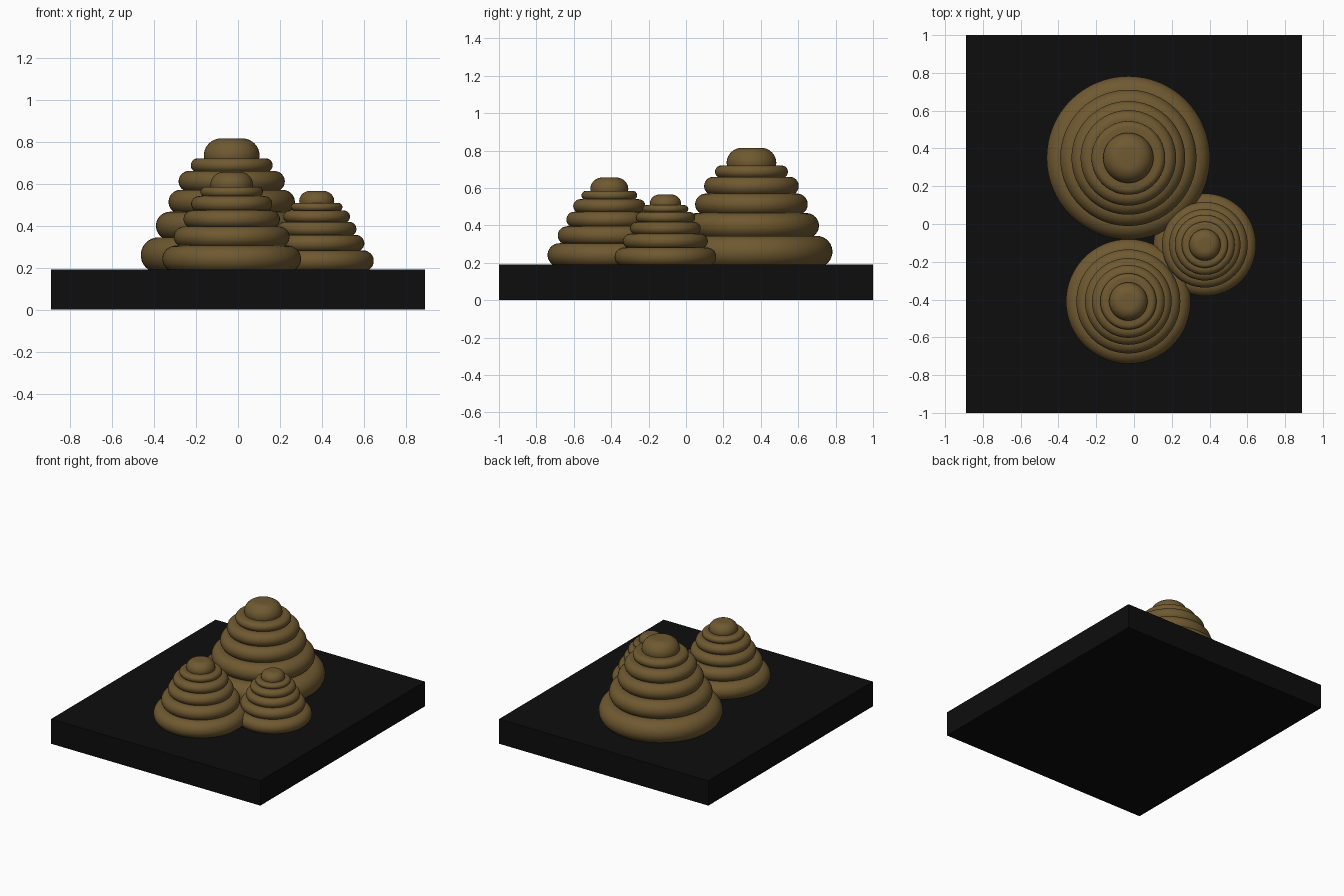
import bpy, bmesh, math

if "Cube" in bpy.data.objects:
    bpy.data.objects.remove(bpy.data.objects["Cube"])


def material(name, rgb):
    m = bpy.data.materials.new(name)
    m.diffuse_color = (*rgb, 1)
    m.use_nodes = True
    m.node_tree.nodes["Principled BSDF"].inputs["Base Color"].default_value = m.diffuse_color
    return m


BLACK = material("black", (0.004, 0.004, 0.004))
STRAW = material("straw", (0.16, 0.10, 0.03))

# base slab
bpy.ops.mesh.primitive_cube_add(size=1, location=(0, 0, 0.095))
base = bpy.context.object
base.name = "base"
base.scale = (1.78, 2, 0.19)
bpy.ops.object.transform_apply(location=False)
base.data.materials.append(BLACK)

# stacked rounded coils of the largest mound: (outer radius, visible height)
LAYERS = [(0.433, 0.154), (0.361, 0.122), (0.301, 0.104),
          (0.253, 0.09), (0.195, 0.06)]


def mound_profile():
    pts, z = [(0, 0)], 0
    for r, h in LAYERS:
        c = 0.55 * h                      # rounding radius, cut by coil below
        start = -math.asin((h - c) / c)
        for i in range(13):
            a = start + (math.pi / 2 - start) * i / 12
            pts.append((r - c + c * math.cos(a), z + h - c + c * math.sin(a)))
        z += h
    c = 0.082                             # rounded cap
    pts.append((0.131, z))
    for i in range(11):
        a = math.pi / 2 * i / 10
        pts.append((0.133 - c + c * math.cos(a), z + 0.013 + c * math.sin(a)))
    pts.append((0, z + 0.013 + c))
    return pts


def mound(name, x, y, width, height):
    bm = bmesh.new()
    vs = [bm.verts.new((r * width, 0, z * height)) for r, z in mound_profile()]
    edges = [bm.edges.new(p) for p in zip(vs, vs[1:])]
    bmesh.ops.spin(bm, geom=vs + edges, cent=(0, 0, 0), axis=(0, 0, 1),
                   angle=math.tau, steps=64)
    bmesh.ops.remove_doubles(bm, verts=bm.verts, dist=1e-5)
    bmesh.ops.recalc_face_normals(bm, faces=bm.faces)
    me = bpy.data.meshes.new(name)
    bm.to_mesh(me)
    bm.free()
    me.materials.append(STRAW)
    ob = bpy.data.objects.new(name, me)
    ob.location = (x, y, 0.19)
    bpy.context.collection.objects.link(ob)
    bpy.ops.object.select_all(action='DESELECT')
    ob.select_set(True)
    bpy.context.view_layer.objects.active = ob
    bpy.ops.object.shade_smooth_by_angle(angle=math.radians(35))


mound("large_mound", -0.03, 0.35, 1, 1)
mound("medium_mound", -0.03, -0.41, 0.763, 0.745)
mound("small_mound", 0.375, -0.11, 0.628, 0.6)
